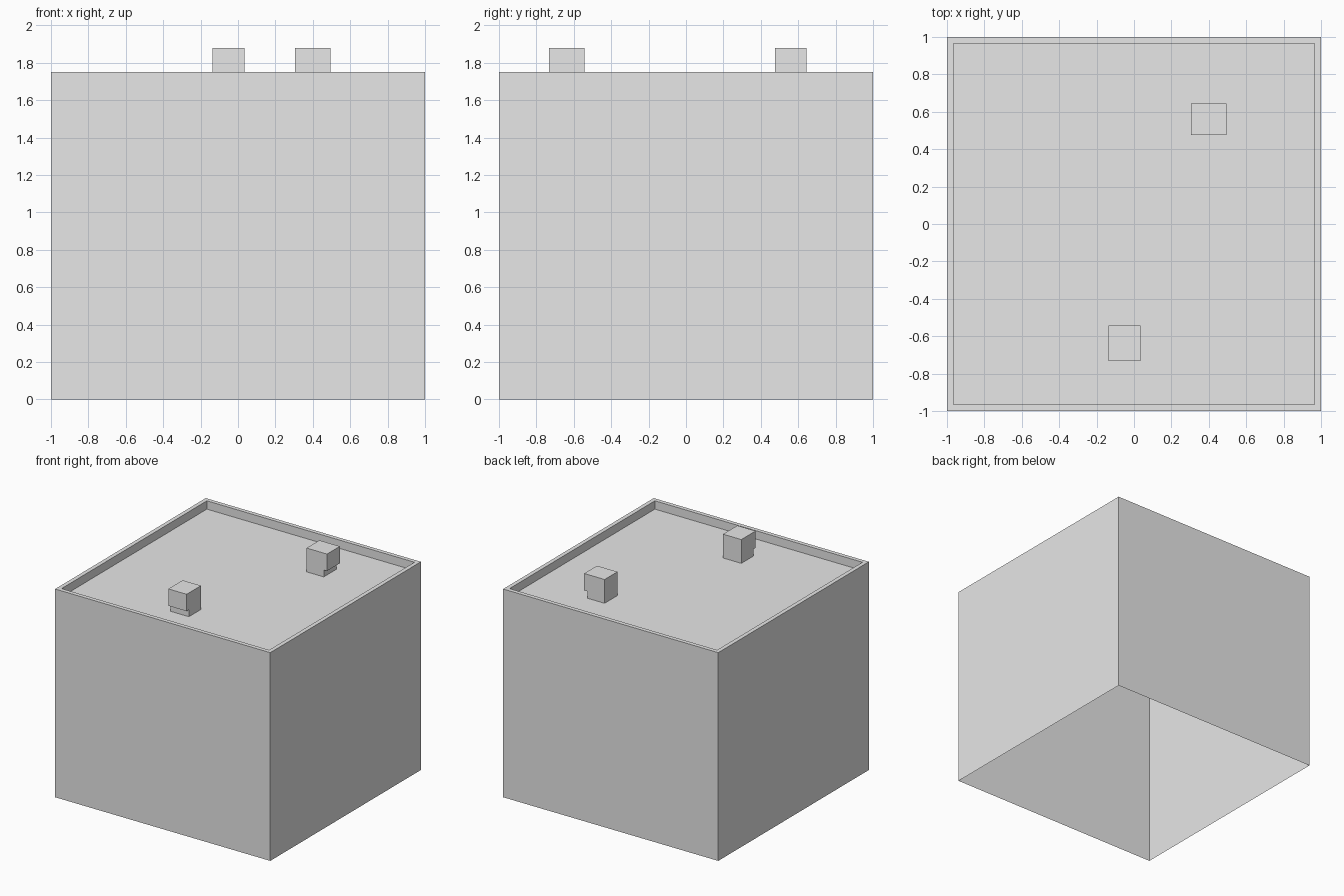
import bpy
import bmesh
from math import radians
from mathutils import Matrix, Vector

if "Cube" in bpy.data.objects:
    bpy.data.objects.remove(bpy.data.objects["Cube"])

WALL_TOP = 1.75
ROOF_Z = 1.68
RIM = 0.035

# Single plain grey for everything
grey = bpy.data.materials.new("plain grey")
grey.use_nodes = True
colour = (0.8, 0.8, 0.8, 1)
grey.diffuse_color = colour
grey.node_tree.nodes["Principled BSDF"].inputs["Base Color"].default_value = colour


def make_object(name, bm):
    mesh = bpy.data.meshes.new(name)
    bm.to_mesh(mesh)
    bm.free()
    mesh.materials.append(grey)
    obj = bpy.data.objects.new(name, mesh)
    bpy.context.collection.objects.link(obj)
    return obj


def make_building():
    """Open-bottomed shell with a flat roof sunk behind a thin parapet."""
    bm = bmesh.new()
    matrix = Matrix.Translation((0, 0, WALL_TOP / 2)) @ Matrix.Diagonal((2, 2, WALL_TOP, 1))
    bmesh.ops.create_cube(bm, size=1, matrix=matrix)
    bm.normal_update()
    floor = min(bm.faces, key=lambda f: f.normal.z)
    roof = max(bm.faces, key=lambda f: f.normal.z)
    # Parapet rim, then sink the roof
    bmesh.ops.inset_region(bm, faces=[roof], thickness=RIM, use_even_offset=True)
    sunk = bmesh.ops.extrude_discrete_faces(bm, faces=[roof])["faces"][0]
    bmesh.ops.translate(bm, verts=sunk.verts, vec=(0, 0, ROOF_Z - WALL_TOP))
    bmesh.ops.delete(bm, geom=[floor], context="FACES_ONLY")
    return make_object("building_shell", bm)


def make_vent(name, location, turn):
    """Roof vent: a side profile with an overhanging hood, extruded sideways."""
    width, half, lip = 0.17, 0.095, 0.03
    hood_z, top_z = 0.058, 0.2
    profile = [(-half + lip, 0), (half, 0), (half, top_z),
               (-half, top_z), (-half, hood_z), (-half + lip, hood_z)]
    bm = bmesh.new()
    side = bm.faces.new([bm.verts.new((-width / 2, y, z)) for y, z in profile])
    geom = bmesh.ops.extrude_face_region(bm, geom=[side], use_keep_orig=True)["geom"]
    moved = [v for v in geom if isinstance(v, bmesh.types.BMVert)]
    bmesh.ops.translate(bm, verts=moved, vec=Vector((width, 0, 0)))
    bmesh.ops.recalc_face_normals(bm, faces=bm.faces)
    vent = make_object(name, bm)
    vent.location = (*location, ROOF_Z)
    vent.rotation_euler.z = radians(turn)
    return vent


make_building()
make_vent("front_roof_vent", (-0.05, -0.637), 0)
make_vent("back_roof_vent", (0.4, 0.56), 90)
